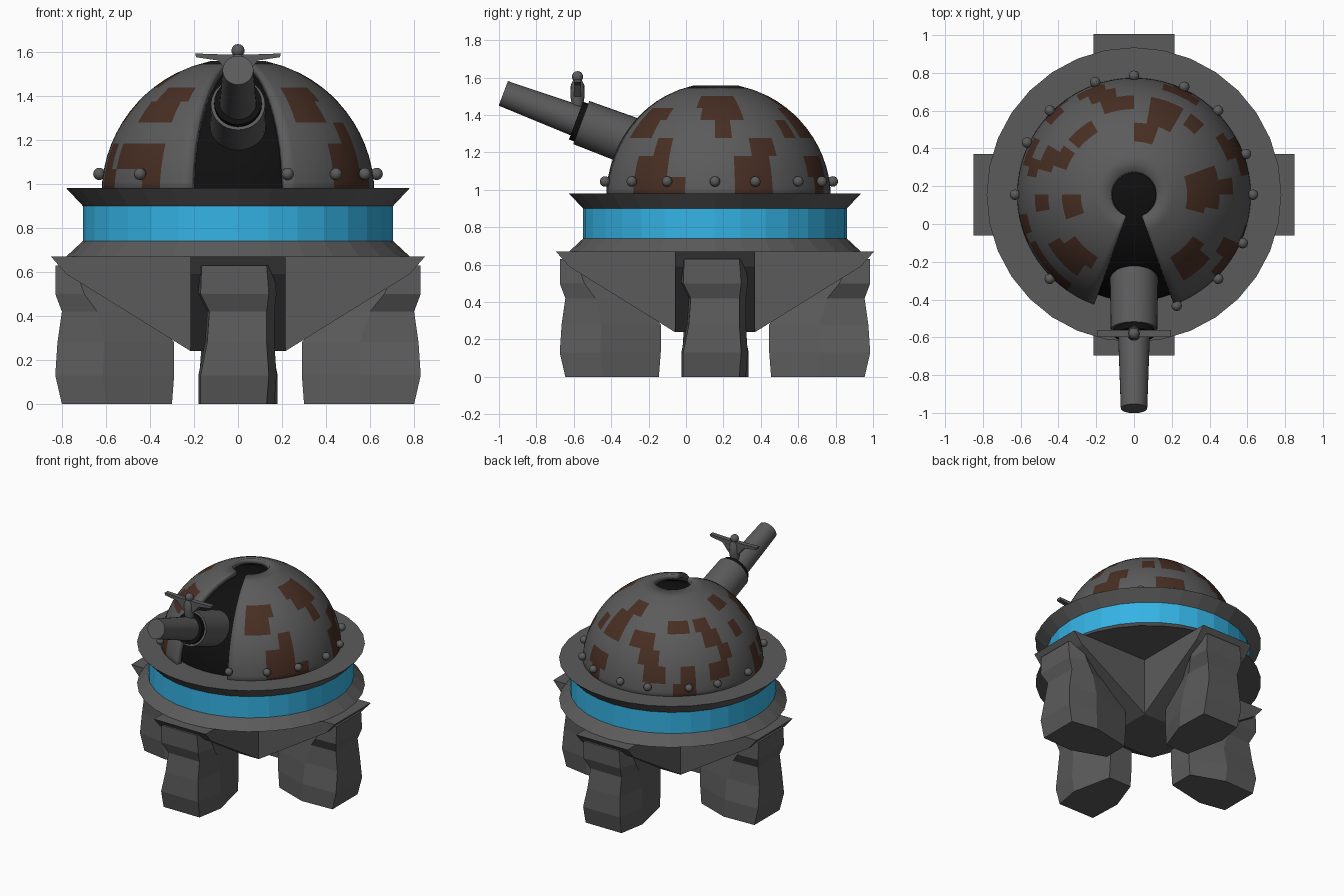
import bpy, bmesh, math
from math import sin, cos, radians, pi
from mathutils import Matrix, Vector

cube = bpy.data.objects.get("Cube")
if cube:
    bpy.data.objects.remove(cube, do_unlink=True)

CY = 0.155  # body axis position along y


def material(name, rgb):
    m = bpy.data.materials.new(name)
    m.use_nodes = True
    m.diffuse_color = (*rgb, 1)
    m.node_tree.nodes["Principled BSDF"].inputs["Base Color"].default_value = (*rgb, 1)
    return m


GREY = material("stone grey", (0.105, 0.105, 0.105))
BLUE = material("bright blue", (0.035, 0.45, 0.78))
BROWN = material("rust brown", (0.065, 0.028, 0.017))
BLACK = material("black", (0.005, 0.005, 0.005))


def finish(bm, name, mats, loc=(0, 0, 0), rot=(0, 0, 0), smooth=None, fix=True):
    if fix:
        bmesh.ops.recalc_face_normals(bm, faces=bm.faces)
    mesh = bpy.data.meshes.new(name)
    bm.to_mesh(mesh)
    bm.free()
    ob = bpy.data.objects.new(name, mesh)
    bpy.context.collection.objects.link(ob)
    for m in mats:
        mesh.materials.append(m)
    ob.location, ob.rotation_euler = loc, rot
    if smooth:
        bpy.ops.object.select_all(action="DESELECT")
        ob.select_set(True)
        bpy.context.view_layer.objects.active = ob
        bpy.ops.object.shade_smooth_by_angle(angle=radians(smooth))
    return ob


def loft(bm, rings):
    """Skin a stack of closed rings and cap both ends."""
    rows = [[bm.verts.new(p) for p in ring] for ring in rings]
    n = len(rows[0])
    for a, b in zip(rows, rows[1:]):
        for i in range(n):
            j = (i + 1) % n
            bm.faces.new((a[i], a[j], b[j], b[i]))
    bm.faces.new(rows[0][::-1])
    bm.faces.new(rows[-1])


def lathe(name, profile, mat, loc=(0, CY, 0), rot=(0, 0, 0), seg=32, smooth=None):
    bm = bmesh.new()
    loft(bm, [[(r * cos(2 * pi * i / seg), r * sin(2 * pi * i / seg), z)
               for i in range(seg)] for r, z in profile])
    return finish(bm, name, [mat], loc, rot, smooth)


def prism(name, outline, half, mat, axis, loc=(0, 0, 0), rot=(0, 0, 0)):
    """Extrude a 2D outline (u, z) symmetrically along x or y."""
    bm = bmesh.new()
    place = (lambda u, z, d: (d, u, z)) if axis == "x" else (lambda u, z, d: (u, d, z))
    loft(bm, [[place(u, z, d) for u, z in outline] for d in (-half, half)])
    return finish(bm, name, [mat], loc, rot)


# Base rings
lathe("lower_rim", [(0.78, 0.67), (0.705, 0.74)], GREY)
lathe("blue_band", [(0.705, 0.735), (0.705, 0.905)], BLUE)
lathe("upper_rim", [(0.705, 0.90), (0.78, 0.98)], GREY)

# Dome with a hole on top, an open slot at the front and painted patches
R, ZC, SEG = 0.62, 0.95, 72
bands = [0, 11, 22, 32, 43, 52, 63, 78.4]
rows = []
for a, b in zip(bands, bands[1:]):
    rows += [a, (a + b) / 2]
rows.append(bands[-1])

# Patches per height band: (first, last) segment of five degrees, from +x
patches = {
    0: [(2, 6), (12, 14), (25, 28), (38, 41), (45, 47), (-9, -3)],
    1: [(2, 6), (11, 15), (21, 24), (26, 28), (30, 33), (38, 40), (41, 47), (-9, -5)],
    2: [(4, 7), (20, 23), (32, 34), (-7, -5)],
    3: [(0, 2), (9, 11), (12, 16), (18, 22), (30, 33), (36, 38), (42, 47), (-12, -8)],
    4: [(-2, 4), (12, 16), (24, 28), (29, 32), (43, 48), (-12, -7)],
    5: [(-3, 4), (14, 18), (36, 40)],
}


def painted(band, k):
    return any((k - a) % SEG < b - a for a, b in patches.get(band, []))


def slotted(k):
    return 50 <= k < 58


def sphere_point(r, el, k):
    az = 2 * pi * k / SEG
    return (r * cos(radians(el)) * cos(az), r * cos(radians(el)) * sin(az), r * sin(radians(el)))


bm = bmesh.new()
grid = [[bm.verts.new(sphere_point(R, el, k)) for k in range(SEG)] for el in rows]
for i in range(len(rows) - 1):
    for k in range(SEG):
        if not slotted(k):
            j = (k + 1) % SEG
            f = bm.faces.new((grid[i][k], grid[i][j], grid[i + 1][j], grid[i + 1][k]))
            f.material_index = int(painted(i // 2, k))
bmesh.ops.delete(bm, geom=[v for v in bm.verts if not v.link_faces], context="VERTS")
dome = finish(bm, "dome", [GREY, BROWN], (0, CY, ZC), smooth=40, fix=False)
shell = dome.modifiers.new("thickness", "SOLIDIFY")
shell.thickness, shell.offset = 0.035, -1

# Dark interior seen through the slot and the hole
inner = 0.565
lathe("dome_interior", [(inner * cos(radians(e)), ZC + inner * sin(radians(e)))
                        for e in range(0, 90, 8)], BLACK, seg=48, smooth=40)

# Rivets around the dome foot
for n, az in enumerate([0, 20, 45, 65, 90, 109, 135, 154, 180, 225, 291, 315, 336]):
    bm = bmesh.new()
    bmesh.ops.create_uvsphere(bm, u_segments=12, v_segments=8, radius=0.028)
    a = radians(az)
    finish(bm, f"rivet_{n + 1}", [GREY], (0.63 * cos(a), CY + 0.63 * sin(a), 1.045), smooth=60)

# Gun: sleeve, dark collar, tapered barrel
mount, tilt = (0, -0.56, 1.36), (radians(69.5), 0, 0)
lathe("gun_sleeve", [(0.13, -0.42), (0.123, 0)], GREY, mount, tilt, smooth=40)
lathe("gun_collar", [(0.108, -0.02), (0.108, 0.03)], BLACK, mount, tilt, smooth=40)
lathe("gun_barrel", [(0.085, 0), (0.07, 0.445)], GREY, mount, tilt, smooth=40)

# Wing nut on the barrel
nut = (0, -0.58, 0)
lathe("nut_post", [(0.025, 1.42), (0.038, 1.5), (0.036, 1.56), (0.022, 1.59)], GREY, nut, seg=16, smooth=50)
half = [(0.04, 1.50), (0.09, 1.56), (0.19, 1.575), (0.195, 1.592), (0.08, 1.588)]
prism("nut_wings", half + [(-x, z) for x, z in reversed(half)], 0.018, GREY, "y", nut)
bm = bmesh.new()
bmesh.ops.create_uvsphere(bm, u_segments=12, v_segments=8, radius=0.03)
finish(bm, "nut_knob", [GREY], (0, -0.58, 1.605), smooth=60)

# Four wedge brackets and rocky legs, arranged around the body axis
wedge = [(0, 0.67), (-0.85, 0.67), (-0.78, 0.59), (-0.215, 0.24), (0, 0.24)]
# Leg levels: height, left, right, outer reach, inner reach
levels = [(0.0, -0.17, 0.13, 0.80, 0.30), (0.13, -0.17, 0.14, 0.83, 0.29),
          (0.28, -0.14, 0.13, 0.82, 0.29), (0.42, -0.13, 0.13, 0.80, 0.40),
          (0.50, -0.17, 0.14, 0.83, 0.50), (0.63, -0.165, 0.13, 0.83, 0.62)]
for n, side in enumerate(("front", "left", "back", "right")):
    turn = (0, 0, n * pi / 2)
    prism(side + "_bracket", wedge, 0.215, GREY, "x", (0, CY, 0), turn)
    bm = bmesh.new()
    loft(bm, [[(l, -o, z), (r, -o, z), (r + 0.035, -0.6 * o - 0.4 * i, z), (0.1, -i, z),
               (-0.09, -i, z), (l - 0.01, -0.5 * (o + i), z)] for z, l, r, o, i in levels])
    finish(bm, side + "_leg", [GREY], (0, CY, 0), turn)
